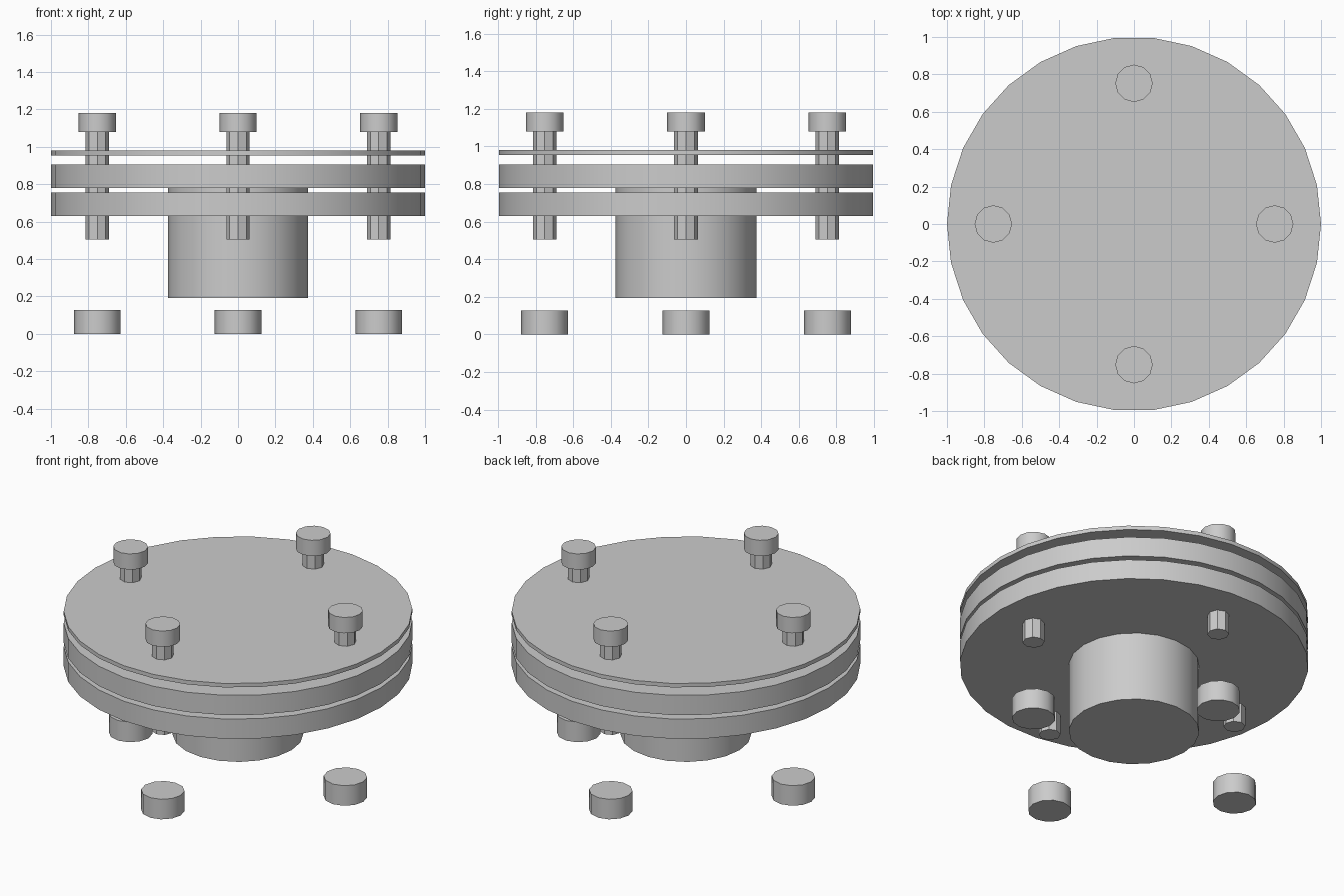
import bpy
from math import pi, radians, cos, sin

cube = bpy.data.objects.get("Cube")
if cube:
    bpy.data.objects.remove(cube, do_unlink=True)

# Single plain grey metal
grey = bpy.data.materials.new("grey_metal")
grey.use_nodes = True
colour = (0.6, 0.6, 0.6, 1.0)
grey.diffuse_color = colour
grey.node_tree.nodes["Principled BSDF"].inputs["Base Color"].default_value = colour


def cylinder(name, radius, bottom, top, sides, x=0.0, y=0.0):
    """Upright capped cylinder with one corner on the +x axis."""
    bpy.ops.mesh.primitive_cylinder_add(
        vertices=sides, radius=radius, depth=top - bottom,
        location=(x, y, (bottom + top) / 2), rotation=(0, 0, pi / 2))
    obj = bpy.context.object
    obj.name = name
    obj.data.materials.append(grey)
    bpy.ops.object.shade_smooth_by_angle(angle=radians(40))
    return obj


# Stacked round plates
cylinder("cover_plate", 1.0, 0.955, 0.98, 30)
cylinder("upper_flange", 1.0, 0.78, 0.905, 30)
cylinder("lower_flange", 1.0, 0.63, 0.755, 30)

# Central hub below the flanges, reaching the upper flange
cylinder("hub", 0.375, 0.193, 0.78, 20)

# Four bolts with their nuts below
for i, side in enumerate(("left", "back", "right", "front")):
    x, y = 0.752 * cos(i * pi / 2), 0.752 * sin(i * pi / 2)
    cylinder(side + "_bolt_head", 0.1, 1.08, 1.18, 12, x, y)
    cylinder(side + "_bolt_shank", 0.0625, 0.505, 1.08, 8, x, y)
    cylinder(side + "_nut", 0.125, 0.0, 0.127, 12, x, y)
